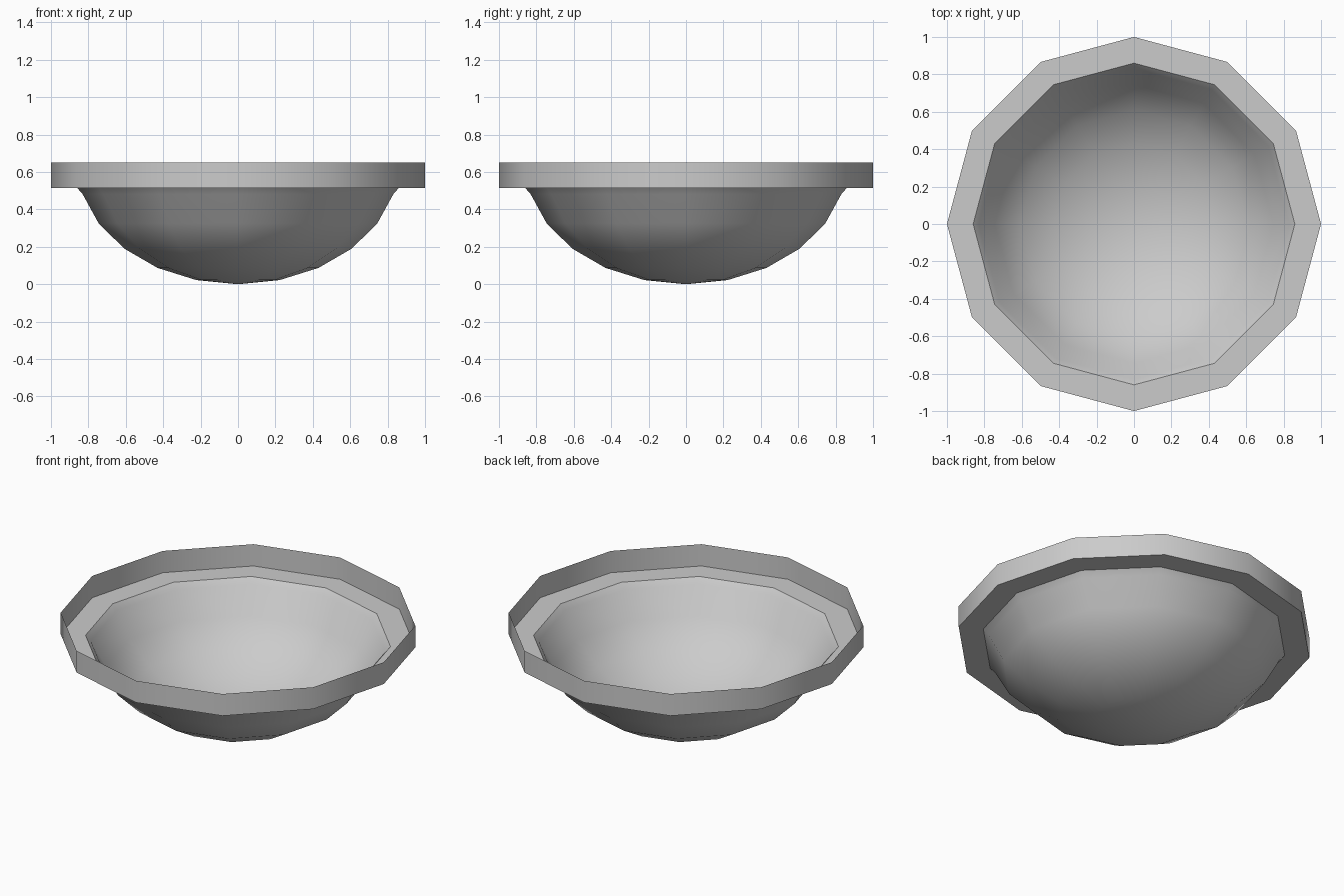
import bpy, bmesh
from math import sin, cos, pi, radians

if "Cube" in bpy.data.objects:
    bpy.data.objects.remove(bpy.data.objects["Cube"])

SIDES = 12


def revolve(name, profile):
    """Thin shell made by turning (radius, height) points about z."""
    bm = bmesh.new()
    rings = []
    for r, z in profile:
        n = SIDES if r > 0 else 1
        rings.append([bm.verts.new((r * cos(2 * pi * i / SIDES),
                                    r * sin(2 * pi * i / SIDES), z))
                      for i in range(n)])
    for a, b in zip(rings, rings[1:]):
        for i in range(SIDES):
            j = (i + 1) % SIDES
            if len(a) == 1:
                bm.faces.new((a[0], b[j], b[i]))
            else:
                bm.faces.new((a[i], a[j], b[j], b[i]))
    bmesh.ops.recalc_face_normals(bm, faces=bm.faces)
    mesh = bpy.data.meshes.new(name)
    bm.to_mesh(mesh)
    bm.free()
    obj = bpy.data.objects.new(name, mesh)
    bpy.context.collection.objects.link(obj)
    bpy.ops.object.select_all(action='DESELECT')
    obj.select_set(True)
    bpy.context.view_layer.objects.active = obj
    bpy.ops.object.shade_smooth_by_angle(angle=radians(40))
    return obj


# Bowl: lower half of a flattened sphere, its lip pulled down to the ledge
R, H, LEDGE_Z = 0.86, 0.65, 0.515
bowl = [(R * sin(radians(a)), H * (1 - cos(radians(a)))) for a in range(0, 90, 15)]
revolve("bowl", bowl + [(R, LEDGE_Z)])

# Rim: flat ledge around the bowl with an upright thin wall
revolve("rim", [(R, LEDGE_Z), (1.0, LEDGE_Z), (1.0, H)])
